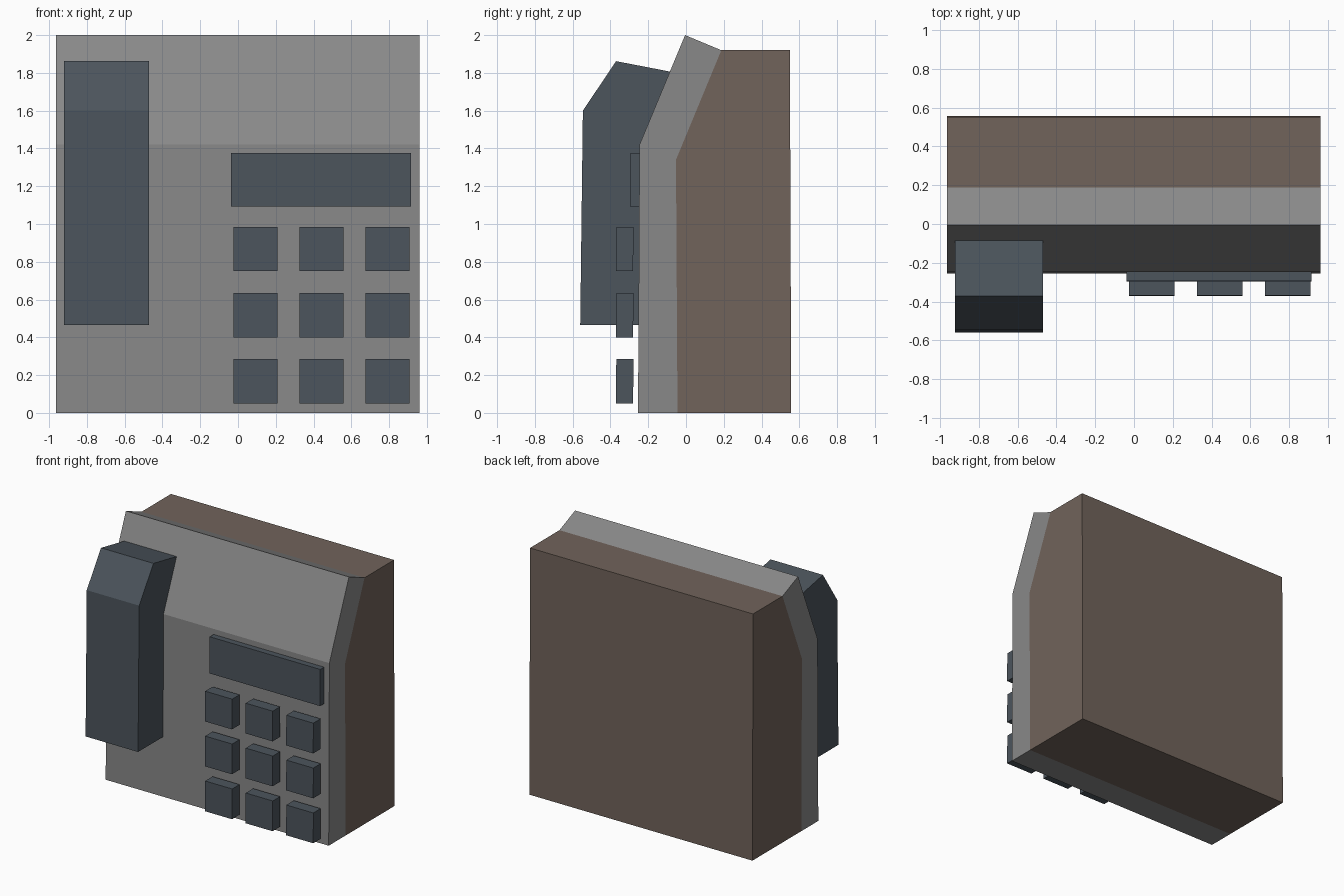
import bpy
import bmesh

if "Cube" in bpy.data.objects:
    bpy.data.objects.remove(bpy.data.objects["Cube"])


def material(name, rgb):
    m = bpy.data.materials.new(name)
    m.diffuse_color = (*rgb, 1.0)
    m.use_nodes = True
    m.node_tree.nodes["Principled BSDF"].inputs["Base Color"].default_value = m.diffuse_color
    return m


GREY = material("mid grey", (0.25, 0.25, 0.25))
BROWN = material("warm brown", (0.165, 0.126, 0.104))
SLATE = material("slate blue", (0.072, 0.090, 0.108))


def extrude_profile(name, profile, x0, x1, mat):
    """Solid made by sweeping a (y, z) side profile from x0 to x1."""
    bm = bmesh.new()
    base = bm.faces.new([bm.verts.new((x0, y, z)) for y, z in profile])
    swept = bmesh.ops.extrude_face_region(bm, geom=[base])["geom"]
    moved = [g for g in swept if isinstance(g, bmesh.types.BMVert)]
    bmesh.ops.translate(bm, verts=moved, vec=(x1 - x0, 0, 0))
    bmesh.ops.recalc_face_normals(bm, faces=bm.faces)
    mesh = bpy.data.meshes.new(name)
    bm.to_mesh(mesh)
    bm.free()
    mesh.materials.append(mat)
    obj = bpy.data.objects.new(name, mesh)
    bpy.context.collection.objects.link(obj)
    return obj


def block(name, x0, x1, y0, y1, z0, z1, mat, lean=0.0):
    """Box whose top is shifted back by lean."""
    profile = [(y0, z0), (y1, z0), (y1 + lean, z1), (y0 + lean, z1)]
    return extrude_profile(name, profile, x0, x1, mat)


# Rear housing with a sloped upper front
extrude_profile("rear_housing",
                [(-0.045, 0), (0.557, 0), (0.55, 1.92), (0.187, 1.92), (-0.053, 1.34)],
                -0.963, 0.96, BROWN)

# Front panel, bent to follow the housing
extrude_profile("front_panel",
                [(-0.254, 0), (-0.045, 0), (-0.053, 1.34), (0.187, 1.92),
                 (-0.005, 2.0), (-0.246, 1.42)],
                -0.963, 0.96, GREY)

# Handset, resting against the panel
extrude_profile("handset",
                [(-0.56, 0.465), (-0.248, 0.465), (-0.24, 1.42), (-0.075, 1.805),
                 (-0.37, 1.862), (-0.546, 1.6)],
                -0.922, -0.47, SLATE)

# Display strip
block("display", -0.038, 0.915, -0.296, -0.235, 1.092, 1.377, SLATE, 0.002)

# Three by three keypad
for row in range(3):
    for col in range(3):
        x = -0.025 + 0.35 * col
        z = 0.05 + 0.35 * row
        block(f"key_{row + 1}_{col + 1}", x, x + 0.233, -0.371, -0.28,
              z, z + 0.235, SLATE, 0.002)
